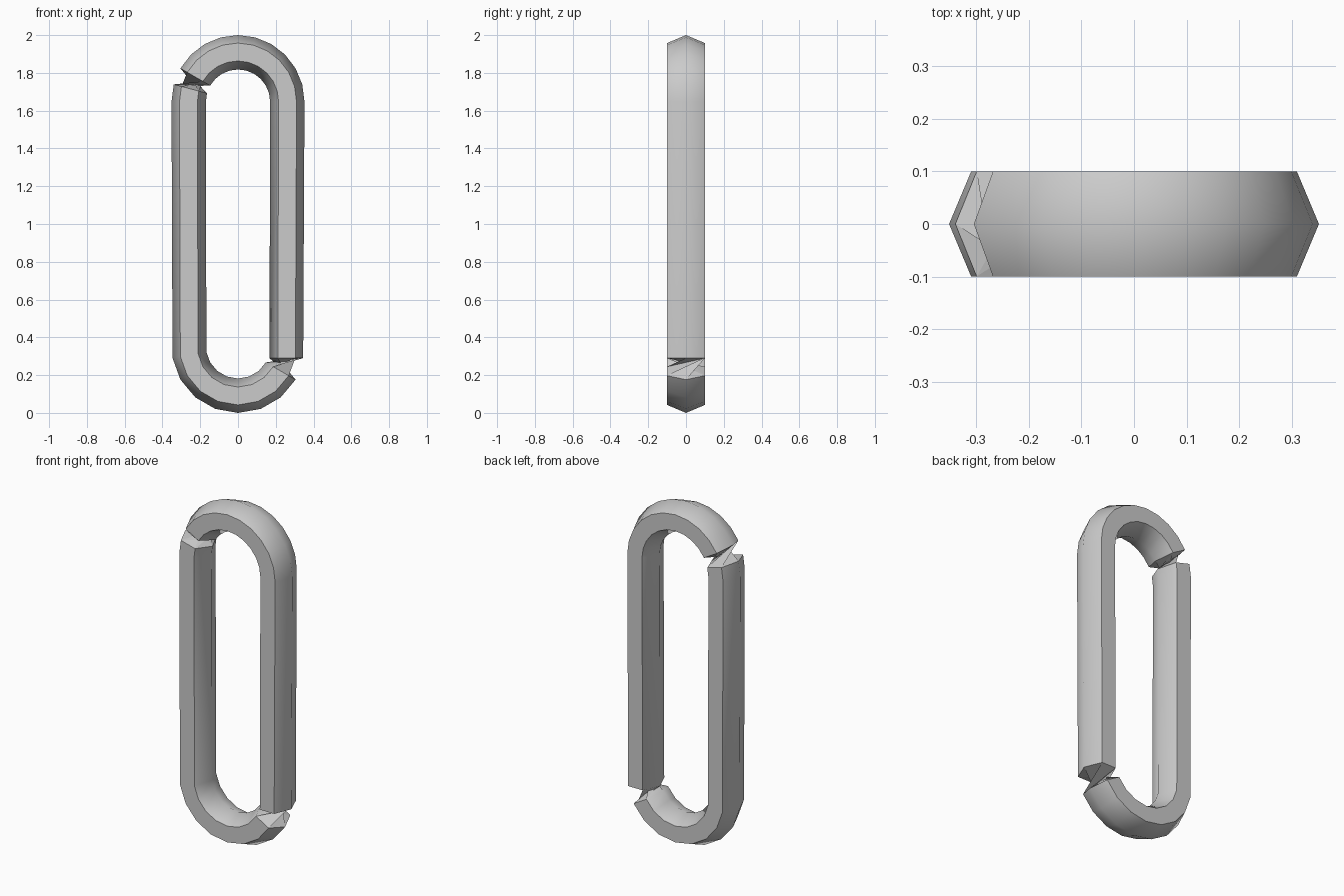
import bpy, bmesh, math

if "Cube" in bpy.data.objects:
    bpy.data.objects.remove(bpy.data.objects["Cube"])

# hexagonal cross-section as (radius, y): outer ridge, front edge pair, inner ridge, back edge pair
SECTION = [(0.352, 0), (0.31, -0.1), (0.215, -0.1), (0.17, 0), (0.215, 0.1), (0.31, 0.1)]
TOP_Z, BOTTOM_Z = 1.648, 0.352

bm = bmesh.new()

def ring(angle, cz):
    a = math.radians(angle)
    return [bm.verts.new((r * math.cos(a), y, cz + r * math.sin(a))) for r, y in SECTION]

def end_ring(x_scale, z):
    return [bm.verts.new((r * x_scale, y, z)) for r, y in SECTION]

def bridge(a, b):
    for i in range(6):
        j = (i + 1) % 6
        bm.faces.new((a[i], a[j], b[j], b[i]))

def twisted_bridge(a, b):
    # pinched joint: sections connected with a third of a turn
    for i in range(6):
        j, k, m = (i + 1) % 6, (i + 2) % 6, (i + 3) % 6
        bm.faces.new((a[i], a[j], b[m]))
        bm.faces.new((a[i], b[m], b[k]))

# lower bend and left leg, going clockwise round the loop
lower = [ring(a, BOTTOM_Z) for a in range(-30, -171, -20)]
left = lower + [ring(180, TOP_Z), ring(165, TOP_Z)]
# upper bend and right leg
right = [ring(a, TOP_Z) for a in range(150, -1, -15)] + [end_ring(0.98, 0.29)]

for part in (left, right):
    for a, b in zip(part, part[1:]):
        bridge(a, b)
twisted_bridge(left[-1], right[0])
twisted_bridge(right[-1], left[0])
bmesh.ops.recalc_face_normals(bm, faces=bm.faces)

mesh = bpy.data.meshes.new("chain_link")
bm.to_mesh(mesh)
bm.free()
link = bpy.data.objects.new("chain_link", mesh)
bpy.context.collection.objects.link(link)

# plain grey metal
grey = bpy.data.materials.new("grey_metal")
grey.diffuse_color = (0.6, 0.6, 0.6, 1)
grey.use_nodes = True
grey.node_tree.nodes["Principled BSDF"].inputs["Base Color"].default_value = grey.diffuse_color
mesh.materials.append(grey)

# smooth along the rounded ridges, sharp at the flat faces
bpy.context.view_layer.objects.active = link
link.select_set(True)
bpy.ops.object.shade_smooth_by_angle(angle=math.radians(50))
